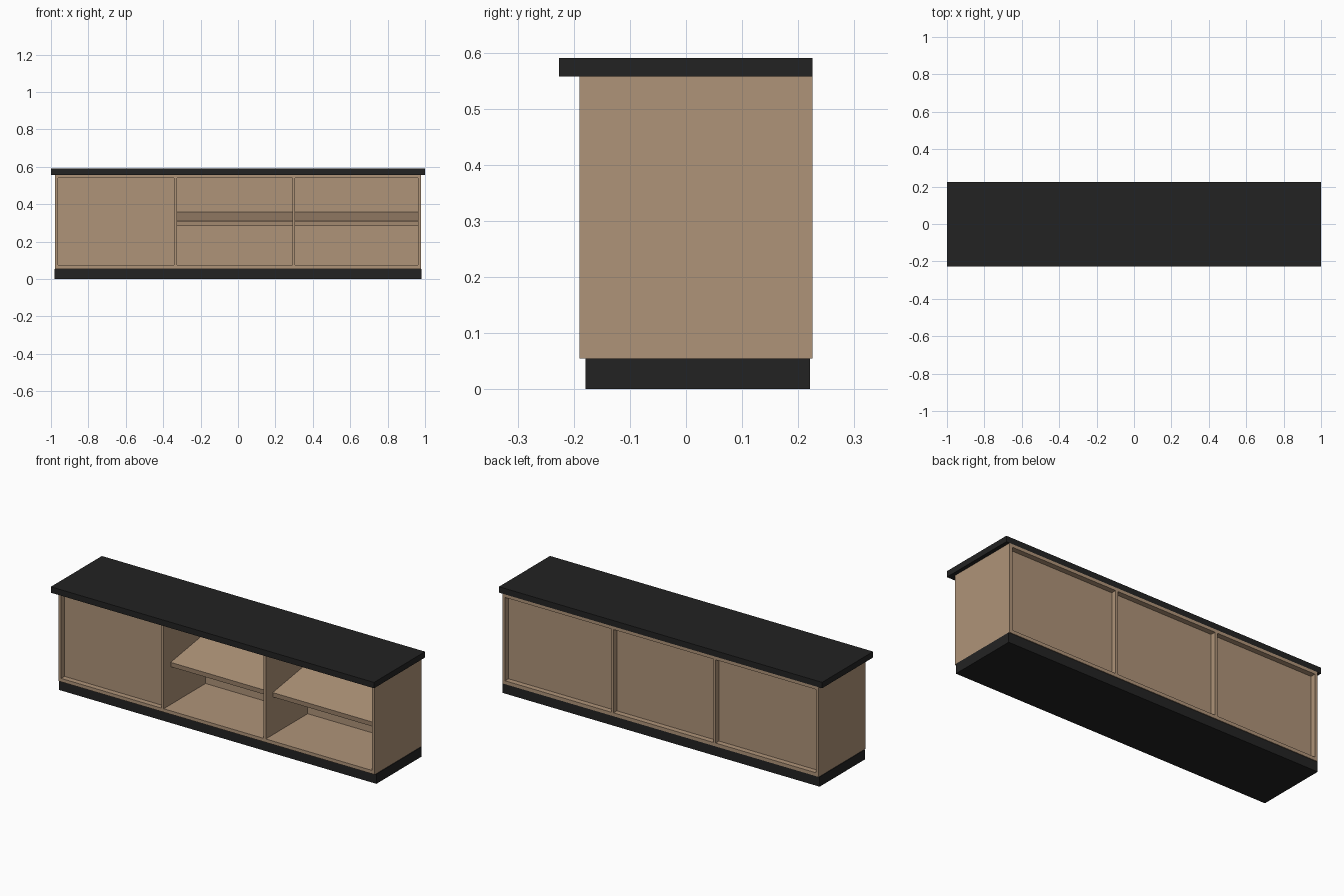
import bpy

if "Cube" in bpy.data.objects:
    bpy.data.objects.remove(bpy.data.objects["Cube"])


def material(name, rgb):
    m = bpy.data.materials.new(name)
    m.diffuse_color = (*rgb, 1.0)
    m.use_nodes = True
    m.node_tree.nodes["Principled BSDF"].inputs["Base Color"].default_value = m.diffuse_color
    return m


wood = material("light wood", (0.43, 0.295, 0.19))
black = material("charcoal", (0.0165, 0.0165, 0.0165))


def prism(name, x0, x1, profile, mat):
    """Extrude a (y, z) profile along x."""
    n = len(profile)
    verts = [(x, y, z) for x in (x0, x1) for y, z in profile]
    faces = [tuple(range(n - 1, -1, -1)), tuple(range(n, 2 * n))]
    faces += [(i, (i + 1) % n, n + (i + 1) % n, n + i) for i in range(n)]
    me = bpy.data.meshes.new(name)
    me.from_pydata(verts, [], faces)
    me.materials.append(mat)
    ob = bpy.data.objects.new(name, me)
    bpy.context.collection.objects.link(ob)
    return ob


def box(name, x0, x1, y0, y1, z0, z1, mat):
    return prism(name, x0, x1, [(y0, z0), (y1, z0), (y1, z1), (y0, z1)], mat)


FRONT, BACK = -0.19, 0.225
Z0, Z1 = 0.055, 0.557
IN0, IN1 = 0.074, 0.54

# Worktop and plinth
box("worktop", -1, 1, -0.226, 0.225, Z1, 0.59, black)
box("plinth", -0.982, 0.982, -0.179, 0.221, 0, Z0, black)

# Carcass sides, floor and ceiling boards
box("left_side", -0.979, -0.962, FRONT, BACK, Z0, Z1, wood)
box("right_side", 0.962, 0.979, FRONT, BACK, Z0, Z1, wood)
box("floor_board", -0.962, 0.962, FRONT, BACK, Z0, IN0, wood)
box("ceiling_board", -0.962, 0.962, FRONT, BACK, IN1, Z1, wood)

# Dividers between the bays
for i, x in enumerate((-0.334, 0.298)):
    box(f"divider_{i + 1}", x - 0.007, x + 0.007, FRONT, BACK, IN0, IN1, wood)

# Each bay has a recessed back panel and a sloping shelf
bays = [(-0.962, -0.341), (-0.327, 0.291), (0.305, 0.962)]
shelf = [(-0.124, 0.283), (0.184, 0.331), (0.180, 0.358), (-0.128, 0.310)]
for i, (a, b) in enumerate(bays):
    box(f"back_panel_{i + 1}", a, b, 0.18, 0.195, IN0, IN1, wood)
    prism(f"shelf_{i + 1}", a, b, shelf, wood)

# Recessed door closing the left bay
box("door", *bays[0], -0.16, -0.145, IN0, IN1, wood)
